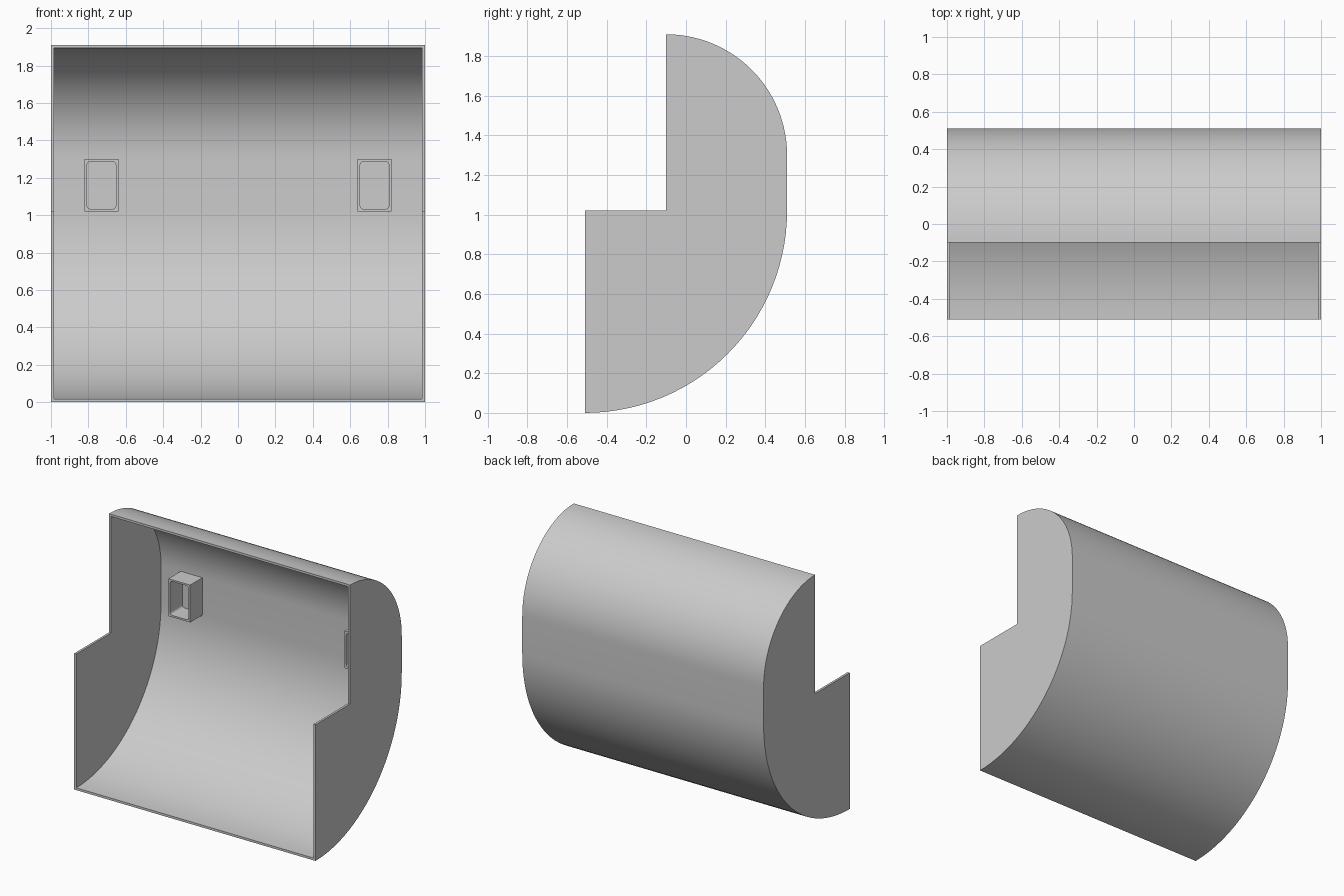
import bpy
import bmesh
from math import sin, cos, pi

cube = bpy.data.objects.get("Cube")
if cube:
    bpy.data.objects.remove(cube, do_unlink=True)

GREY = (0.6, 0.6, 0.6, 1)
grey = bpy.data.materials.new("plain grey")
grey.use_nodes = True
grey.diffuse_color = GREY
grey.node_tree.nodes["Principled BSDF"].inputs["Base Color"].default_value = GREY

WALL = 0.017
FRONT, STEP, BACK = -0.51, -0.1, 0.51
STEP_Z, TOP = 1.02, 1.91


def finish(name, bm):
    bmesh.ops.recalc_face_normals(bm, faces=bm.faces)
    mesh = bpy.data.meshes.new(name)
    bm.to_mesh(mesh)
    bm.free()
    mesh.materials.append(grey)
    obj = bpy.data.objects.new(name, mesh)
    bpy.context.collection.objects.link(obj)
    bpy.ops.object.select_all(action="DESELECT")
    obj.select_set(True)
    bpy.context.view_layer.objects.active = obj
    bpy.ops.object.shade_smooth_by_angle(angle=pi / 6)
    return obj


def arc(cy, cz, r, start, end, n):
    angles = [start + (end - start) * i / n for i in range(n + 1)]
    return [(cy + r * cos(a), cz + r * sin(a)) for a in angles]


def side_profile(inset):
    """Big lower sweep, straight back, smaller top sweep, then the front step."""
    low, high = BACK - FRONT, BACK - STEP
    return (arc(FRONT, STEP_Z, low - inset, -pi / 2, 0, 28)
            + arc(STEP, TOP - high, high - inset, 0, pi / 2, 28)
            + [(STEP, STEP_Z), (FRONT, STEP_Z)])


# Housing: curved skin with two end plates, open at the front
bm = bmesh.new()


def ring(points, x):
    return [bm.verts.new((x, y, z)) for y, z in points]


outer = [ring(side_profile(0), x) for x in (-1, 1)]
inner = [ring(side_profile(WALL), x) for x in (WALL - 1, 1 - WALL)]
count = len(outer[0])
last = count - 3                       # upper end of the curved skin
for loop in outer + inner:
    bm.faces.new(loop)                 # end plates
for a, b in (outer, inner):
    for i in range(last):              # curved skin
        bm.faces.new((a[i], a[i + 1], b[i + 1], b[i]))
for o, n in zip(outer, inner):         # side rims
    for i in range(last, count):
        j = (i + 1) % count
        bm.faces.new((o[i], o[j], n[j], n[i]))
for i in (0, last):                    # bottom and top rims
    bm.faces.new((outer[0][i], outer[1][i], inner[1][i], inner[0][i]))
finish("housing", bm)


# Hollow sockets on the inside of the back wall
def socket(name, cx):
    bm = bmesh.new()
    cz, half_w, half_h, rim, radius, steps = 1.16, 0.09, 0.14, 0.013, 0.02, 5
    y0, y1 = 0.348, BACK - WALL + 0.003
    corners = []
    for k, (sx, sz) in enumerate(((1, 1), (-1, 1), (-1, -1), (1, -1))):
        ix = cx + sx * (half_w - rim - radius)
        iz = cz + sz * (half_h - rim - radius)
        hole = arc(ix, iz, radius, k * pi / 2, (k + 1) * pi / 2, steps)
        edge = (cx + sx * half_w, cz + sz * half_h)
        corners.append([[bm.verts.new((x, y, z)) for x, z in [edge] + hole]
                        for y in (y0, y1)])
    for k, (front, back) in enumerate(corners):
        next_front, next_back = corners[(k + 1) % 4]
        bm.faces.new(front)                                              # rim corner
        bm.faces.new((front[0], front[-1], next_front[1], next_front[0]))  # rim side
        bm.faces.new((front[0], next_front[0], next_back[0], back[0]))     # outside
        bm.faces.new((front[-1], next_front[1], next_back[1], back[-1]))   # inside
        for i in range(1, steps + 1):                                    # inside corner
            bm.faces.new((front[i], front[i + 1], back[i + 1], back[i]))
    finish(name, bm)


socket("left_socket", 0.73)
socket("right_socket", -0.73)
